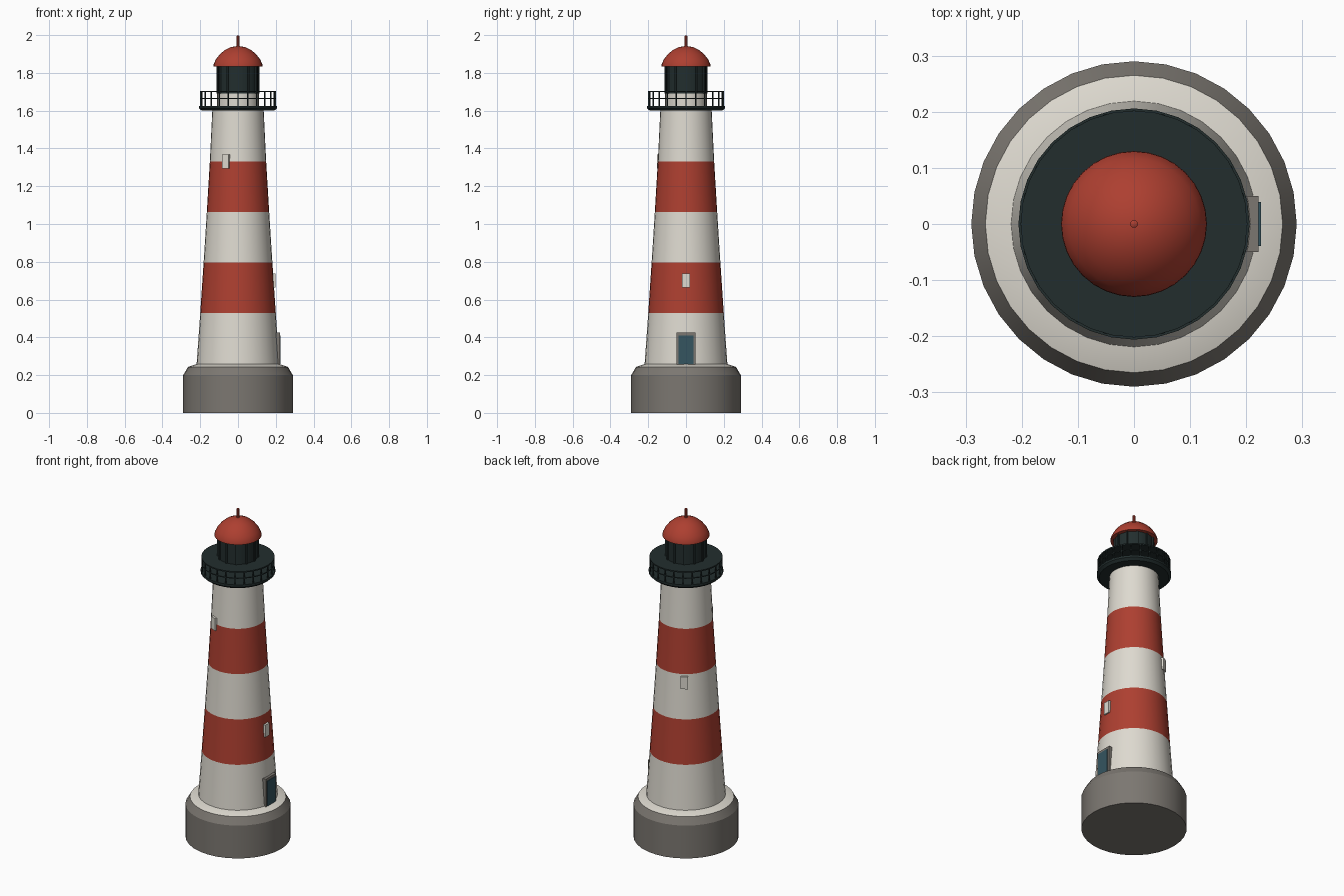
import bpy, bmesh
from math import sin, cos, pi, radians
from mathutils import Matrix, Vector

if "Cube" in bpy.data.objects:
    bpy.data.objects.remove(bpy.data.objects["Cube"], do_unlink=True)


def material(name, rgb):
    m = bpy.data.materials.new(name)
    m.use_nodes = True
    color = (*rgb, 1)
    m.diffuse_color = color
    m.node_tree.nodes["Principled BSDF"].inputs["Base Color"].default_value = color
    return m


white = material("warm white", (0.73, 0.70, 0.63))
red = material("brick red", (0.42, 0.05, 0.03))
stone = material("stone grey", (0.20, 0.185, 0.165))
dark = material("dark iron", (0.016, 0.027, 0.027))
teal = material("door teal", (0.035, 0.09, 0.115))


def finish(bm, name, mats, smooth=True):
    bmesh.ops.remove_doubles(bm, verts=bm.verts, dist=0.00001)
    bmesh.ops.recalc_face_normals(bm, faces=bm.faces)
    mesh = bpy.data.meshes.new(name)
    bm.to_mesh(mesh)
    bm.free()
    for m in mats:
        mesh.materials.append(m)
    ob = bpy.data.objects.new(name, mesh)
    bpy.context.collection.objects.link(ob)
    if smooth:
        bpy.ops.object.select_all(action='DESELECT')
        ob.select_set(True)
        bpy.context.view_layer.objects.active = ob
        bpy.ops.object.shade_smooth_by_angle(angle=radians(30))
    return ob


def lathe(name, profile, mats, bands=None, sides=32):
    """Spin an (r, z) profile; bands gives a material index per profile step."""
    bm = bmesh.new()
    rings = [[bm.verts.new((r * cos(2 * pi * i / sides), r * sin(2 * pi * i / sides), z))
              for i in range(sides)] for r, z in profile]
    for k in range(len(rings) - 1):
        a, b = rings[k], rings[k + 1]
        for i in range(sides):
            j = (i + 1) % sides
            f = bm.faces.new((a[i], a[j], b[j], b[i]))
            f.material_index = bands[k] if bands else 0
    # merge the collapsed points on the axis
    bmesh.ops.dissolve_degenerate(bm, dist=0.00001, edges=bm.edges)
    return finish(bm, name, mats)


def disc(name, r, z0, z1, mat):
    return lathe(name, [(0, z0), (r, z0), (r, z1), (0, z1)], [mat])


def add_box(bm, angle, r0, r1, width, z0, z1):
    """Box reaching from radius r0 to r1 in the given direction."""
    place = (Matrix.Rotation(angle, 4, 'Z')
             @ Matrix.Translation(((r0 + r1) / 2, 0, (z0 + z1) / 2))
             @ Matrix.Diagonal((r1 - r0, width, z1 - z0, 1)))
    bmesh.ops.create_cube(bm, size=1, matrix=place)


def box(name, mat, *dims):
    bm = bmesh.new()
    add_box(bm, *dims)
    return finish(bm, name, [mat], smooth=False)


# Stone plinth with a sloped white top
lathe("plinth", [(0, 0), (0.29, 0), (0.29, 0.2), (0.265, 0.243), (0.21, 0.262), (0, 0.262)],
      [stone, white], [0, 0, 0, 1, 1])

# Tapering tower in five equal stripes
radii = [0.219, 0.2, 0.182, 0.165, 0.149, 0.136]
step = 0.268
lathe("tower", [(r, 0.26 + step * i) for i, r in enumerate(radii)],
      [white, red], [0, 1, 0, 1, 0])

# Door
box("door_frame", stone, 0, 0.19, 0.222, 0.1, 0.255, 0.425)
box("door_panel", teal, 0, 0.2, 0.226, 0.078, 0.258, 0.41)

# Windows winding up the tower
for i, (angle, z, r) in enumerate([(0, 0.7, 0.189), (122, 1.015, 0.168), (245, 1.332, 0.149)]):
    box(f"window_{i + 1}", white, radians(angle), r - 0.03, r + 0.01, 0.04, z - 0.037, z + 0.037)

# Gallery deck and railing
lathe("gallery_deck", [(0, 1.6), (0.192, 1.6), (0.206, 1.613), (0.206, 1.626), (0, 1.626)], [dark])
disc("middle_rail", 0.201, 1.661, 1.666, dark)
disc("top_rail", 0.202, 1.698, 1.705, dark)
bm = bmesh.new()
posts = 24
for i in range(posts):
    add_box(bm, 2 * pi * i / posts, 0.196, 0.202, 0.006, 1.62, 1.7)
finish(bm, "railing_posts", [dark], smooth=False)

# Lantern room
disc("lantern_base", 0.11, 1.62, 1.69, white)
disc("lantern_glass", 0.108, 1.688, 1.836, dark)
bm = bmesh.new()
bars = 12
for i in range(bars):
    add_box(bm, 2 * pi * i / bars, 0.1, 0.115, 0.01, 1.69, 1.836)
finish(bm, "lantern_bars", [dark], smooth=False)

# Domed roof and spike
lathe("roof", [(0, 1.834), (0.13, 1.834), (0.129, 1.846), (0.117, 1.872), (0.096, 1.899),
               (0.068, 1.922), (0.036, 1.937), (0, 1.943)], [red])
lathe("spike", [(0, 1.93), (0.007, 1.93), (0.007, 1.995), (0, 2.0)], [red], sides=10)
